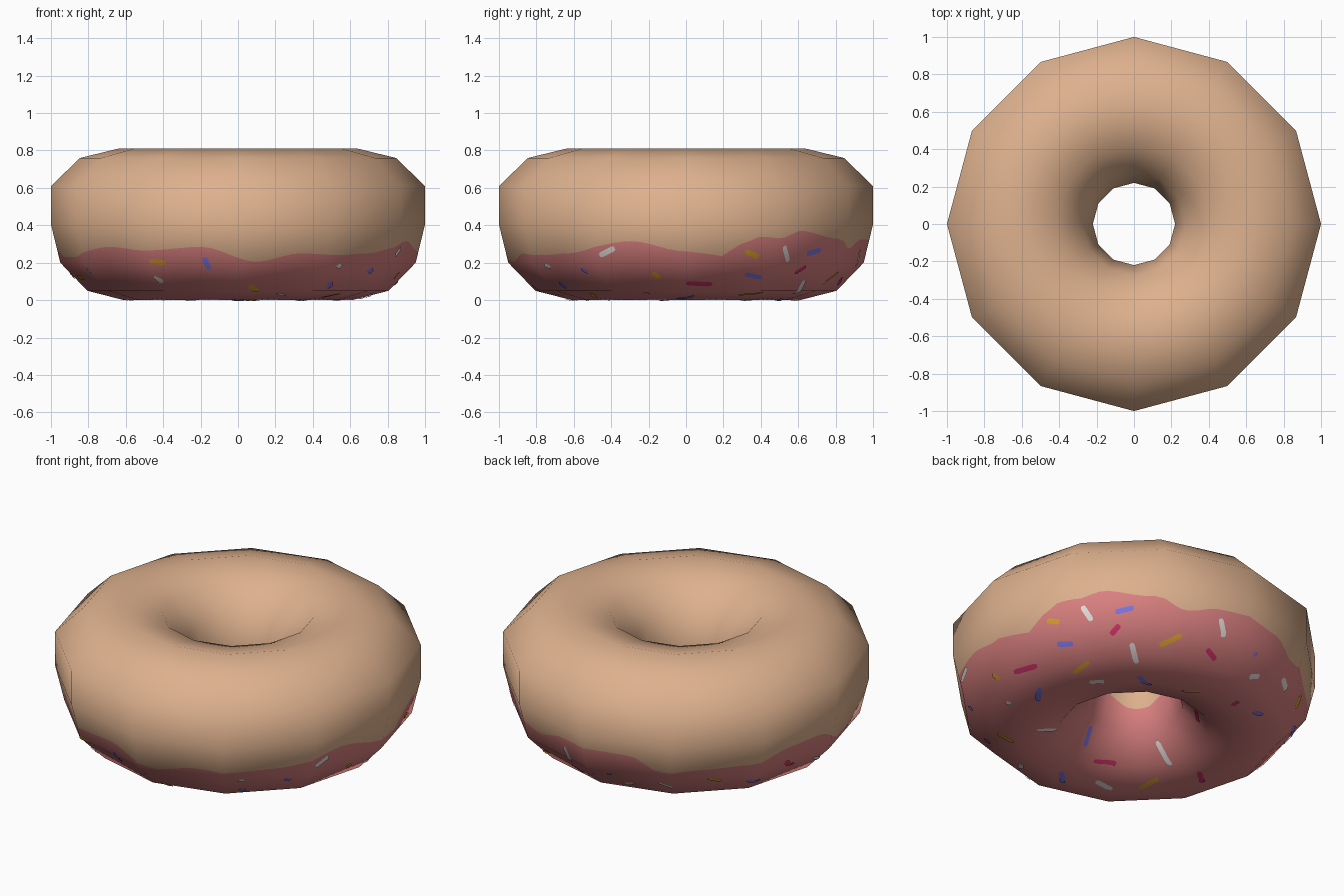
import bpy, bmesh, math, random
from mathutils import Vector
from mathutils.bvhtree import BVHTree

if "Cube" in bpy.data.objects:
    bpy.data.objects.remove(bpy.data.objects["Cube"])

random.seed(4)
SIDES, SUB = 12, 10          # ring sides, narrow columns per side
COLS = SIDES * SUB
MID = 0.405

# cross-section (radius, height), from outer waist over the top to the hole and back
PROFILE = [(1, .405), (1, .61), (.845, .76), (.64, .81), (.415, .756), (.275, .607),
           (.22, .405), (.27, .2), (.41, .05), (.61, 0), (.805, .05), (.95, .2)]

# icing edge on the outside: direction in degrees -> height
EDGE = [(0, .26), (6, .25), (12, .235), (18, .30), (25, .34), (31, .33), (40, .37), (56, .33),
        (67, .275), (80, .325), (106, .32), (116, .24), (131, .25), (146, .26), (163, .31),
        (175, .32), (187, .23), (200, .23), (223, .285), (239, .265), (258, .285), (276, .205),
        (291, .25), (305, .24), (317, .25), (342, .315), (360, .26)]


def material(name, rgb):
    m = bpy.data.materials.new(name)
    m.diffuse_color = (*rgb, 1)
    m.use_nodes = True
    m.node_tree.nodes["Principled BSDF"].inputs["Base Color"].default_value = m.diffuse_color
    return m


dough = material("dough", (.73, .44, .27))
pink = material("pink_icing", (.70, .215, .215))
candy = {"white": material("white_sprinkle", (.82, .76, .74)),
         "yellow": material("yellow_sprinkle", (.72, .37, .03)),
         "blue": material("blue_sprinkle", (.22, .19, .78)),
         "red": material("magenta_sprinkle", (.66, .035, .15))}


def lerp_table(table, x):
    for (a, p), (b, q) in zip(table, table[1:]):
        if a <= x <= b:
            t = (x - a) / (b - a)
            return p, q, t
    return table[-1][1], table[-1][1], 0


def outer_edge(deg):
    p, q, t = lerp_table(EDGE, deg % 360)
    return p + (q - p) * t * t * (3 - 2 * t)


def inner_edge(deg):
    return .35 - .04 * math.cos(math.radians(3 * (deg - 225)))


def ring_point(j, r, z):
    """Point on column line j, lying on the straight side of the 12-gon."""
    k, t = divmod(j % COLS, SUB)
    a, b = (Vector((math.cos(i * math.tau / SIDES), math.sin(i * math.tau / SIDES), 0))
            for i in (k, k + 1))
    return a.lerp(b, t / SUB) * r + Vector((0, 0, z))


OUTER_R = [(0, .61), (.05, .805), (.2, .95), (.405, 1)]
INNER_R = [(0, .61), (.05, .41), (.2, .27), (.405, .22)]


def edge_point(j, outer):
    deg = math.degrees(math.atan2(*ring_point(j, 1, 0).yx))
    z = outer_edge(deg) if outer else inner_edge(deg)
    p, q, t = lerp_table(OUTER_R if outer else INNER_R, z)
    return ring_point(j, p + (q - p) * t, z)


def centre_of_tube(p):
    return Vector((p.x, p.y, 0)).normalized() * .61 + Vector((0, 0, MID))


def finish(name, bm, mats, normals=True):
    me = bpy.data.meshes.new(name)
    bm.to_mesh(me)
    for m in mats:
        me.materials.append(m)
    for p in me.polygons:
        p.use_smooth = True
    if normals:   # smooth round shading over the coarse ring
        me.normals_split_custom_set_from_vertices(
            [(v.co - centre_of_tube(v.co)).normalized() for v in me.vertices])
    ob = bpy.data.objects.new(name, me)
    bpy.context.collection.objects.link(ob)
    return ob


# --- ring body
bm = bmesh.new()
grid = [[bm.verts.new(ring_point(j, r, z)) for r, z in PROFILE] for j in range(COLS)]
columns = []
for j in range(COLS):
    a, b = grid[j], grid[(j + 1) % COLS]
    columns.append([bm.faces.new((a[k], b[k], b[(k + 1) % 12], a[(k + 1) % 12]))
                    for k in range(12)])

# icing: cut the lower faces along the wavy edge, colour what lies below
for j, faces in enumerate(columns):
    for outer, group in ((True, faces[9:12]), (False, faces[6:9])):
        p, q = edge_point(j, outer), edge_point(j + 1, outer)
        mid = (p + q) / 2
        n = (q - p).cross(Vector((mid.x, mid.y, 0))).normalized()
        if n.z < 0:
            n = -n
        geom = set(group)
        for f in group:
            geom.update(f.edges)
            geom.update(f.verts)
        res = bmesh.ops.bisect_plane(bm, geom=list(geom), dist=1e-4, plane_co=p, plane_no=n)
        for f in res["geom"]:
            if isinstance(f, bmesh.types.BMFace):
                below = (f.calc_center_median() - p).dot(n) < 0
                f.material_index = 1 if below else 0
bmesh.ops.recalc_face_normals(bm, faces=bm.faces)
finish("iced_ring", bm, [dough, pink])
tree = BVHTree.FromBMesh(bm)
bm.free()

# --- sprinkles: end points (u1, v1, u2, v2) as seen from a given direction
BELOW = {  # hundredths, seen from the back right, 30 degrees below
    "yellow": [(-40, 30, -33, 29), (-27, 1, -18, 7), (21, 14, 33, 19), (-73, 2, -69, 0),
               (-74, -30, -66, -35), (30, -11, 40, -12), (-2, -63, 9, -58)],
    "white": [(-20, 37, -15, 29), (6, 16, 8, 5), (54, 27, 55, 17), (10, -38, 17, -51),
              (-25, -58, -17, -63), (-19, -4, -11, -4), (-53, -29, -42, -29), (67, -5, 72, -5),
              (-67, -13, -64, -14)],
    "blue": [(-2, 33, 8, 35), (-35, 17, -26, 17), (-47, -6, -49, -13), (-25, -28, -29, -39),
             (8, -2, 14, -7), (67, -24, 71, -26), (-43, -52, -43, -58), (71, 8, 71, 6)],
    "red": [(0, 26, -5, 21), (-60, 3, -47, 6), (46, 11, 50, 5), (60, -18, 56, -20),
            (-25, -47, -13, -49), (32, -55, 33, -61), (35, -22, 35, -28)]}
FRONT = {
    "white": [(-45, 13, -40, 10), (53, 19, 55, 18), (-80, 17, -79, 15), (21, 4, 25, 3)],
    "yellow": [(-47, 21, -39, 20), (6, 8, 11, 5)],
    "blue": [(-18, 23, -15, 17), (49, 10, 49, 7), (70, 17, 71, 15)]}
RIGHT = {"white": [(-46, 24, -38, 28)]}


def view(az, el):
    """Camera side given by azimuth and elevation: look, right and up vectors."""
    a, e = math.radians(az), math.radians(el)
    look = -Vector((math.cos(a) * math.cos(e), math.sin(a) * math.cos(e), math.sin(e)))
    right = look.cross(Vector((0, 0, 1))).normalized()
    return look, right, right.cross(look)


def add_sprinkle(bm, a, b, width=.03):
    """Thin strip hugging the surface from a to b."""
    rows = []
    for i in range(9):
        p = a.lerp(b, i / 8)
        loc, nor, _, _ = tree.find_nearest(p)
        side = nor.cross(b - a).normalized() * width / 2
        if i in (0, 8):
            side *= .6
        row = []
        for s in (-1, 0, 1):
            q, m, _, _ = tree.find_nearest(loc + side * s)
            row.append(bm.verts.new(q + (q - centre_of_tube(q)).normalized() * .005))
        rows.append(row)
    for r, s in zip(rows, rows[1:]):
        for k in (0, 1):
            f = bm.faces.new((r[k], s[k], s[k + 1], r[k + 1]))
            f.normal_update()
            c = f.calc_center_median()
            if f.normal.dot(c - centre_of_tube(c)) < 0:
                f.normal_flip()


meshes = {c: bmesh.new() for c in candy}
for table, (look, right, up), base in ((BELOW, view(45, -30), MID), (FRONT, view(-90, 0), 0),
                                       (RIGHT, view(0, 0), 0)):
    for colour, marks in table.items():
        for u1, v1, u2, v2 in marks:
            ends = [tree.ray_cast(right * u / 100 + up * v / 100 + Vector((0, 0, base)) - look * 5,
                                  look)[0] for u, v in ((u1, v1), (u2, v2))]
            if None not in ends and (ends[0] - ends[1]).length < .3:
                add_sprinkle(meshes[colour], *ends)

# a few more on the hidden back left side
for i, (deg, z) in enumerate([(118, .12), (135, .17), (150, .1), (163, .2), (178, .13), (190, .08)]):
    a = math.radians(deg)
    p = Vector((.9 * math.cos(a), .9 * math.sin(a), z))
    d = Vector((-math.sin(a), math.cos(a), random.uniform(-1, 1))).normalized() * .05
    add_sprinkle(meshes[list(candy)[i % 4]], p - d, p + d)

for colour, sm in meshes.items():
    finish(colour + "_sprinkles", sm, [candy[colour]])
    sm.free()
